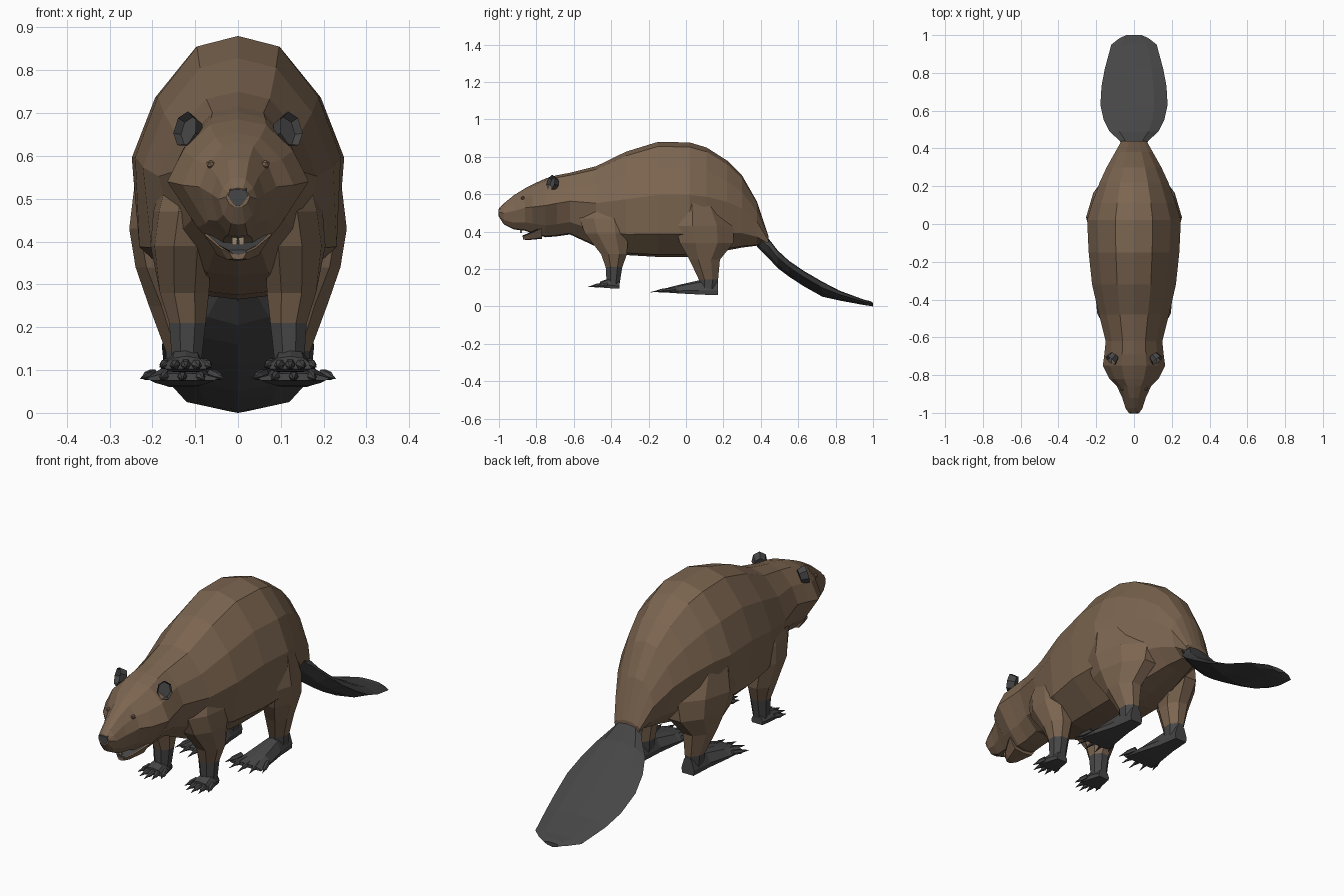
import bpy, bmesh
from math import sin, cos, pi, radians
from mathutils import Vector, Matrix

cube = bpy.data.objects.get("Cube")
if cube:
    bpy.data.objects.remove(cube)


def material(name, r, g, b):
    m = bpy.data.materials.new(name)
    m.use_nodes = True
    m.diffuse_color = (r, g, b, 1)
    node = m.node_tree.nodes["Principled BSDF"]
    node.inputs["Base Color"].default_value = (r, g, b, 1)
    node.inputs["Roughness"].default_value = 0.9
    return m


brown = material("brown fur", .2, .13, .08)
grey = material("dark grey skin", .062, .062, .062)
cream = material("tooth tan", .32, .25, .17)


def finish(name, bm, mats, mirror=False, rule=None):
    """Turn a bmesh into an object; rule picks the material of each face."""
    bmesh.ops.recalc_face_normals(bm, faces=bm.faces)
    if rule:
        for f in bm.faces:
            f.material_index = rule(f.calc_center_median())
    mesh = bpy.data.meshes.new(name)
    bm.to_mesh(mesh)
    bm.free()
    for m in mats:
        mesh.materials.append(m)
    obj = bpy.data.objects.new(name, mesh)
    bpy.context.collection.objects.link(obj)
    if mirror:
        obj.modifiers.new("Mirror", "MIRROR").use_mirror_merge = False


def skin(bm, rings):
    """Bridge closed rings of points and cap both ends."""
    loops = [[bm.verts.new(p) for p in ring] for ring in rings]
    n = len(loops[0])
    for a, b in zip(loops, loops[1:]):
        for i in range(n):
            j = (i + 1) % n
            bm.faces.new((a[i], a[j], b[j], b[i]))
    bm.faces.new(loops[0])
    bm.faces.new(loops[-1])


def loft(bm, sections, half, cx=0.0):
    """Sections along y: (y, half width, top, bottom, lower width factor)."""
    full = [(x, h) for x, h in half] + [(-x, h) for x, h in half[-2:0:-1]]
    rings = []
    for y, w, top, bottom, low in sections:
        rings.append([Vector((cx + x * w * (low if h < .5 else 1), y,
                              bottom + h * (top - bottom))) for x, h in full])
    skin(bm, rings)


def leg(bm, rings, n=8):
    """Rings up the leg: (x, y, z, radius x, radius y, inward lean at the back)."""
    corners = [2 * pi * (i + .5) / n for i in range(n)]
    skin(bm, [[Vector((x + rx * cos(a) - lean * sin(a), y + ry * sin(a), z))
               for a in corners] for x, y, z, rx, ry, lean in rings])


def toes(bm, cx, y, z, spread, reach, radius, fan, count=5):
    """Fan of toes, each ending in a sharp claw."""
    for i in range(count):
        t = 2 * i / (count - 1) - 1
        length = reach * (1 - .2 * t * t)
        turn = Matrix.Rotation(t * fan, 4, "Z") @ Matrix.Rotation(radians(98), 4, "X")
        base = Matrix.Translation((cx + t * spread, y + .02 * t * t, z))
        rings = []
        for along, size in ((0, 1), (.5, .95), (.68, .5), (1, .08)):
            rings.append([base @ turn @ Vector((radius * size * cos(k * pi / 3),
                                                radius * size * sin(k * pi / 3),
                                                along * length)) for k in range(6)])
        skin(bm, rings)


# Body and head in one faceted shell
body_half = [(0, 1), (.4, .96), (.78, .77), (1, .54), (.96, .2), (.45, .02), (0, 0)]
body_sections = [
    (-1, .028, .525, .48, .8),
    (-.975, .045, .55, .44, .8),
    (-.92, .062, .595, .412, .8),
    (-.86, .09, .632, .405, .8),
    (-.82, .13, .653, .39, .6),
    (-.75, .165, .685, .37, .6),
    (-.69, .157, .702, .375, .62),
    (-.62, .15, .715, .385, .75),
    (-.48, .185, .75, .32, .85),
    (-.32, .222, .828, .275, .95),
    (-.15, .24, .88, .265, 1),
    (.02, .248, .877, .265, .97),
    (.11, .222, .85, .28, .9),
    (.22, .182, .78, .3, .85),
    (.3, .145, .7, .315, .85),
    (.38, .1, .56, .325, .85),
    (.44, .066, .38, .325, .9)]
bm = bmesh.new()
loft(bm, body_sections, body_half)
finish("body", bm, [brown])

# Flat tail with a keel underneath
bm = bmesh.new()
loft(bm, [
    (.38, .05, .4, .32, 1),
    (.44, .075, .365, .26, 1),
    (.49, .13, .3, .205, 1),
    (.55, .16, .245, .16, 1),
    (.63, .178, .19, .108, 1),
    (.73, .172, .132, .052, 1),
    (.82, .155, .085, .032, 1),
    (.95, .12, .037, .008, 1),
    (.985, .075, .029, .003, 1),
    (1, .04, .02, 0, 1)],
    [(0, 1), (.6, .94), (1, .6), (.55, .2), (0, 0)])
finish("tail", bm, [grey])

# Front legs with grey wrists
bm = bmesh.new()
leg(bm, [
    (.12, -.39, .11, .036, .036, 0),
    (.118, -.385, .21, .046, .048, 0),
    (.125, -.385, .28, .062, .075, 0),
    (.133, -.425, .39, .072, .125, -.012),
    (.13, -.44, .47, .066, .14, -.018),
    (.12, -.43, .56, .05, .09, -.012)])
finish("front_legs", bm, [brown, grey], True, lambda c: int(c.z < .2))

# Hind legs with broad thighs that follow the narrowing rump
bm = bmesh.new()
leg(bm, [
    (.13, .12, .09, .038, .05, 0),
    (.13, .12, .145, .042, .056, 0),
    (.145, .1, .25, .064, .088, .01),
    (.15, .11, .34, .082, .155, .035),
    (.147, .1, .43, .095, .17, .05),
    (.135, .07, .6, .09, .1, .04)])
finish("hind_legs", bm, [brown, grey], True, lambda c: int(c.z < .14))

# Front paws
foot_half = [(0, 1), (.6, .85), (1, .3), (.9, 0), (0, 0)]
bm = bmesh.new()
loft(bm, [
    (-.355, .03, .14, .095, 1),
    (-.4, .042, .155, .097, 1),
    (-.46, .052, .132, .102, 1)], foot_half, .122)
toes(bm, .122, -.44, .117, .041, .085, .012, .3)
finish("front_paws", bm, [grey], True)

# Webbed hind feet
bm = bmesh.new()
loft(bm, [
    (.172, .033, .14, .06, 1),
    (.07, .045, .14, .064, 1),
    (-.04, .07, .115, .07, 1),
    (-.125, .084, .093, .076, 1)], foot_half, .13)
toes(bm, .13, -.08, .092, .068, .11, .0115, .35)
finish("hind_feet", bm, [grey], True)

# Cupped ears, turned forward and outward
bm = bmesh.new()
bmesh.ops.create_cone(bm, cap_ends=True, segments=7, radius1=.028, radius2=.036, depth=.035)
front = max(bm.faces, key=lambda f: f.calc_center_median().z)
bmesh.ops.inset_individual(bm, faces=[front], thickness=.007)
bmesh.ops.translate(bm, verts=front.verts, vec=(0, 0, -.02))
place = (Matrix.Translation((.113, -.71, .658)) @ Matrix.Rotation(radians(40), 4, "Z")
         @ Matrix.Rotation(radians(75), 4, "X") @ Matrix.Diagonal((.95, 1.2, 1, 1)))
bmesh.ops.transform(bm, matrix=place, verts=bm.verts)
finish("ears", bm, [grey], True)

# Small eyes sunk in the fur
bm = bmesh.new()
bmesh.ops.create_icosphere(bm, subdivisions=1, radius=.011,
                           matrix=Matrix.Translation((.064, -.872, .58)))
finish("eyes", bm, [brown], True)

# Nose pad
bm = bmesh.new()
loft(bm, [(-1.002, .023, .522, .482, .6), (-.972, .026, .535, .478, .6)],
     [(0, 1), (.8, .95), (1, .6), (.7, .1), (0, 0)])
finish("nose", bm, [grey])

# Lower jaw, with the dark lip and mouth lining on top
jaw_half = [(0, 1), (.8, 1), (1, .95), (.6, .1), (0, 0)]
bm = bmesh.new()
loft(bm, [
    (-.872, .02, .375, .358, 1),
    (-.845, .042, .386, .355, 1),
    (-.77, .08, .42, .362, 1)], jaw_half)
finish("lower_jaw", bm, [brown])
bm = bmesh.new()
loft(bm, [
    (-.874, .021, .38, .37, 1),
    (-.845, .043, .391, .38, 1),
    (-.79, .07, .416, .405, 1)], jaw_half)
finish("mouth_lining", bm, [grey])

# Incisors
bm = bmesh.new()
loft(bm, [(-.888, .007, .418, .392, 1), (-.876, .007, .418, .394, 1)],
     [(0, 1), (1, 1), (.8, 0), (0, 0)], .008)
finish("incisors", bm, [cream], True)
